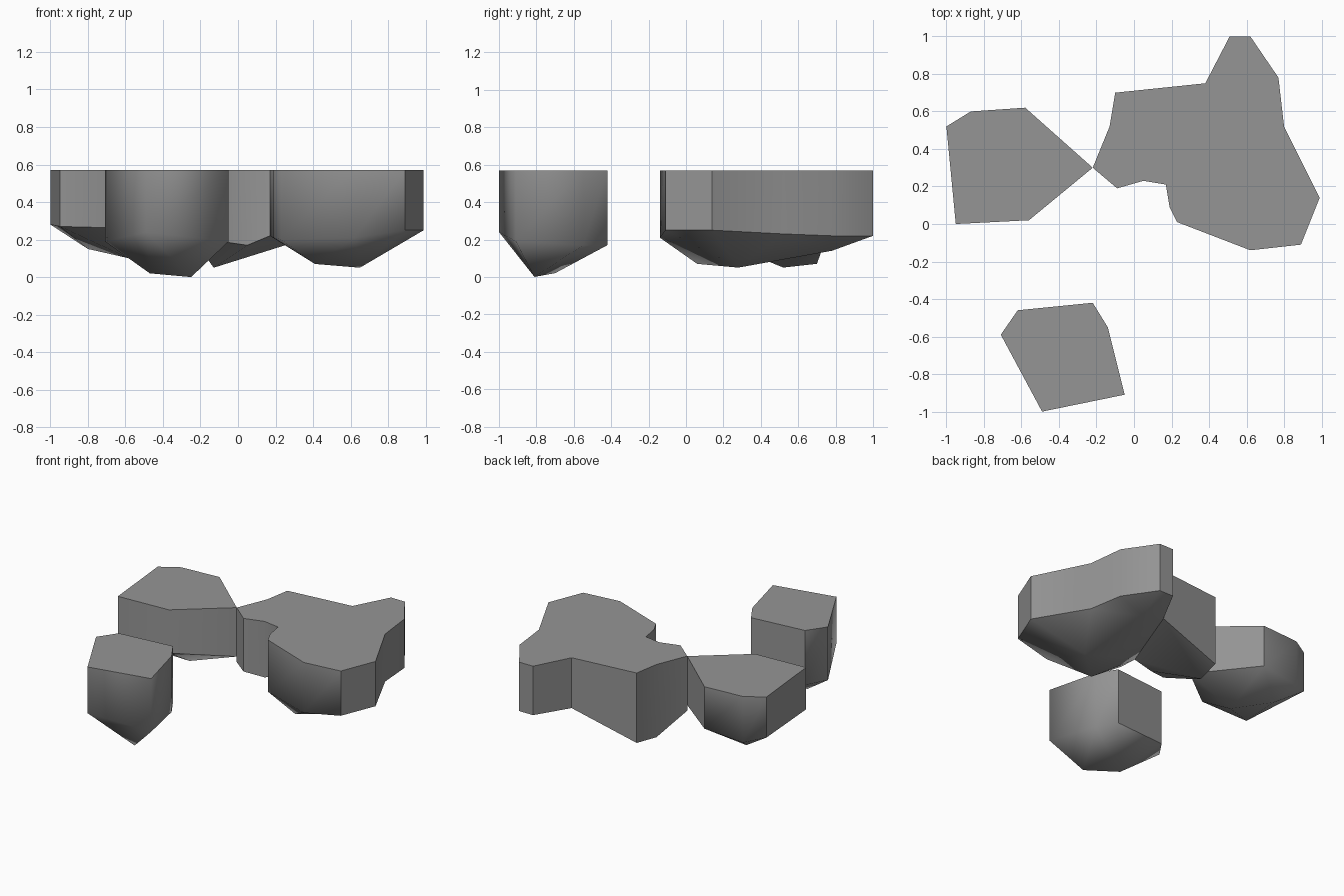
import bpy, bmesh
from mathutils import Vector
from mathutils.geometry import delaunay_2d_cdt

cube = bpy.data.objects.get("Cube")
if cube:
    bpy.data.objects.remove(cube, do_unlink=True)

TOP = 0.57

stone = bpy.data.materials.new("stone_grey")
stone.use_nodes = True
GREY = (0.3, 0.3, 0.3, 1)
stone.diffuse_color = GREY
stone.node_tree.nodes["Principled BSDF"].inputs["Base Color"].default_value = GREY


def rock(name, rim, keel, groups, seam=None):
    """Flat-topped rock: wall foot points (rim), lowest underside points (keel).
    Each wall has a smoothing group; group 0 blends into the underside."""
    n = len(rim)
    low = [Vector(p) for p in rim + keel]
    edges = [(i, (i + 1) % n) for i in range(n)] + ([seam] if seam else [])
    cdt = delaunay_2d_cdt([p.xy for p in low], edges, [], 1, 1e-5)
    faces, origins = cdt[2], cdt[3]

    bm = bmesh.new()
    group = bm.faces.layers.int.new("group")
    bottom = [bm.verts.new(p) for p in low]
    top = [bm.verts.new((p.x, p.y, TOP)) for p in low[:n]]

    # top plate, walls, then faceted underside
    bm.faces.new(top)[group] = -1
    for i in range(n):
        j = (i + 1) % n
        wall = bm.faces.new((top[i], top[j], bottom[j], bottom[i]))
        wall[group] = int(groups[i])
    for f in faces:
        bm.faces.new([bottom[origins[v][0]] for v in f])
    bmesh.ops.recalc_face_normals(bm, faces=bm.faces)

    # crease wherever two smoothing groups meet
    for f in bm.faces:
        f.smooth = True
    for e in bm.edges:
        e.smooth = len({f[group] for f in e.link_faces}) == 1
    if seam:
        ridge = bm.edges.get([bottom[k] for k in seam])
        if ridge:
            ridge.smooth = False

    mesh = bpy.data.meshes.new(name)
    bm.to_mesh(mesh)
    bm.free()
    mesh.materials.append(stone)
    obj = bpy.data.objects.new(name, mesh)
    bpy.context.collection.objects.link(obj)
    return obj


# front rock
rock("front_rock",
     [(-.71, -.59, .19), (-.62, -.46, .18), (-.22, -.42, .17),
      (-.14, -.55, .17), (-.05, -.91, .19), (-.49, -1, .24)],
     [(-.25, -.81, 0), (-.47, -.70, .02)],
     "010000")

# side rock
rock("side_rock",
     [(-1, .52, .28), (-.87, .60, .24), (-.58, .62, .27),
      (-.22, .30, .22), (-.56, .02, .26), (-.95, 0, .27)],
     [(-.80, .46, .15), (-.58, .28, .10)],
     "001223")

# large rock with a lobe reaching toward the side rock
rock("large_rock",
     [(-.22, .30, .18), (-.13, .52, .05), (-.10, .70, .07), (.38, .75, .21),
      (.51, 1, .22), (.62, 1, .22), (.77, .78, .22), (.80, .52, .23),
      (.99, .14, .25), (.89, -.11, .25), (.62, -.14, .21), (.23, .01, .20),
      (.19, .09, .21), (.17, .21, .22), (.05, .23, .17), (-.09, .19, .19)],
     [(.41, .06, .07), (.65, .28, .05), (.58, .78, .14)],
     "1123455560000778", seam=(3, 13))
